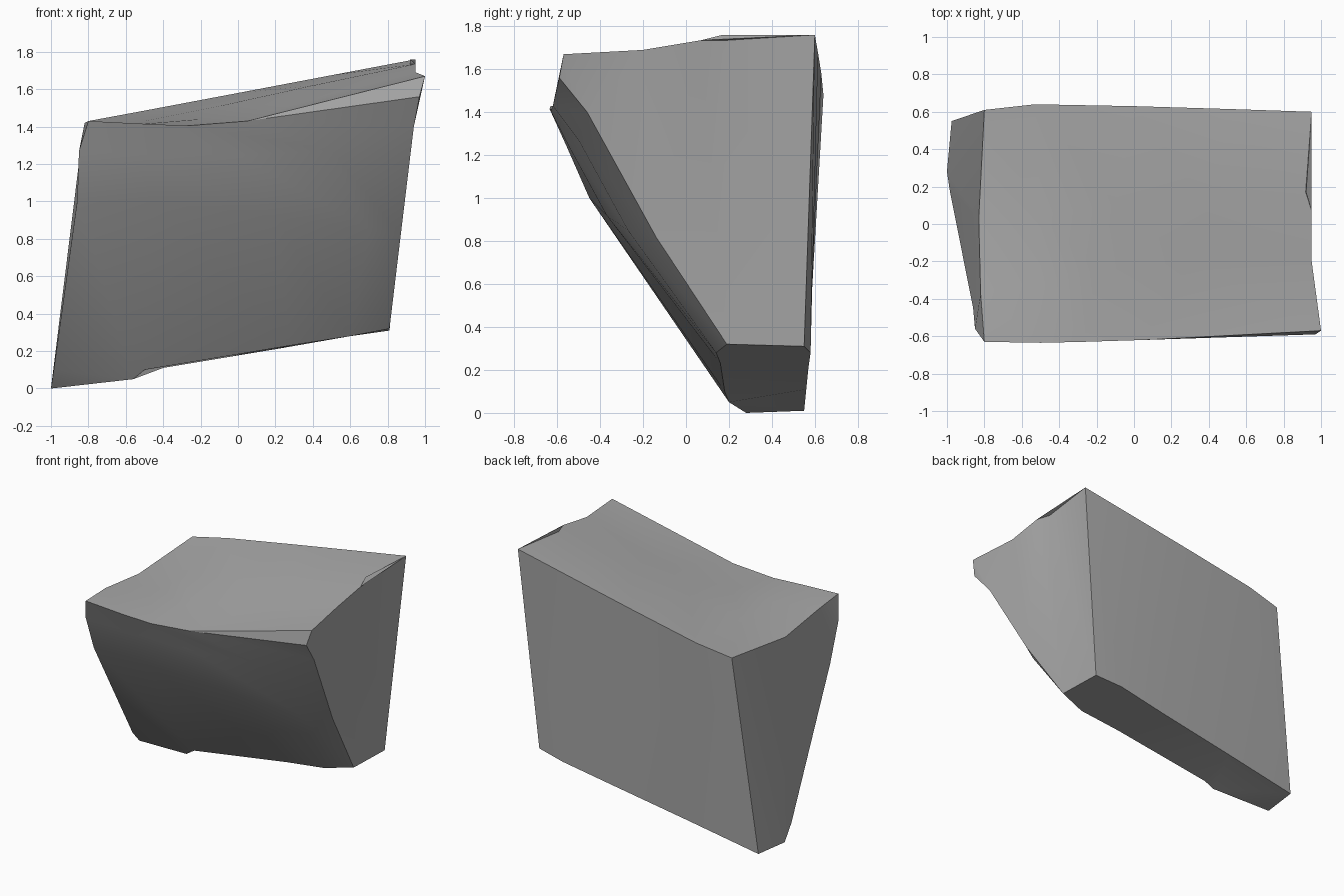
import bpy, bmesh, math

cube = bpy.data.objects.get("Cube")
if cube:
    bpy.data.objects.remove(cube, do_unlink=True)

stone = bpy.data.materials.new("stone grey")
stone.use_nodes = True
colour = (0.4, 0.4, 0.4, 1)
stone.diffuse_color = colour
stone.node_tree.nodes["Principled BSDF"].inputs["Base Color"].default_value = colour

bm = bmesh.new()


def row(*points):
    return [bm.verts.new(p) for p in points]


def loft(upper, lower):
    """Skin two rows with quads, or triangles where they share a corner."""
    for i in range(len(upper) - 1):
        corners = [upper[i], lower[i], lower[i + 1], upper[i + 1]]
        corners = list(dict.fromkeys(corners))
        if len(corners) > 2:
            bm.faces.new(corners)


# Top surface rows, from back to front, each running left to right
top_back = row((-.8, .61, 1.43), (-.53, .64, 1.48), (0, .63, 1.58), (.5, .615, 1.675), (.95, .6, 1.76))
top_mid = row((-.83, .03, 1.37), (-.5, .05, 1.43), (-.1, .1, 1.51), (.4, .1, 1.62), (.95, .07, 1.735))
top_dip = row((-.82, -.37, 1.42), (-.5, -.3, 1.415), (-.2, -.25, 1.44), (.3, -.2, 1.52), (.95, -.2, 1.69))
top_front = row((-.8, -.63, 1.43), (-.5, -.635, 1.415), (-.27, -.63, 1.405), (.05, -.62, 1.43), (1, -.57, 1.67))
# Front surface rows, going down
brow = top_front[:4] + row((.97, -.59, 1.56))
front_high = row((-.85, -.56, 1.27), (-.5, -.56, 1.25), (0, -.55, 1.25), (.5, -.5, 1.27), (.94, -.46, 1.4))
front_mid = row((-.86, -.45, 1), (-.45, -.45, 1), (.2, -.37, .92), (.7, -.27, .85), (.87, -.14, .82))
front_low = row((-.56, .2, .05), (-.5, .18, .1), (.28, .16, .23), (.6, .14, .28), (.81, .19, .32))
base_back = row((-.975, .55, .01), (-.4, .56, .11), (.2, .57, .21), (.6, .58, .28), (.81, .55, .31))

loops = [top_back, top_mid, top_dip, top_front]
for a, b in zip(loops, loops[1:]):
    loft(a, b)
loops = [top_front, brow, front_high, front_mid, front_low, base_back, top_back]
for a, b in zip(loops, loops[1:]):
    loft(a, b)

# Broken corner at the lower front
ledge, toe = row((-.985, .18, .1), (-1, .28, 0))
notch, foot = front_mid[0], front_low[0]
bm.faces.new((notch, ledge, foot))
bm.faces.new((ledge, toe, foot))
bm.faces.new((toe, base_back[0], foot))

# Narrow end with its upper facet
bm.faces.new((top_mid[0], top_back[0], base_back[0], toe, ledge, notch))
bm.faces.new((top_mid[0], notch, front_high[0], top_front[0], top_dip[0]))

# Broad end with a small chip in the rim
chip = row((.92, .17, 1.76))[0]
bm.faces.new((top_mid[-1], chip, top_back[-1]))
bm.faces.new((top_back[-1], chip, top_mid[-1], top_dip[-1], top_front[-1], brow[-1],
              front_high[-1], front_mid[-1], front_low[-1], base_back[-1]))

bmesh.ops.triangulate(bm, faces=[f for f in bm.faces if len(f.verts) > 4])
bmesh.ops.recalc_face_normals(bm, faces=bm.faces)

mesh = bpy.data.meshes.new("stone_block")
bm.to_mesh(mesh)
bm.free()
mesh.materials.append(stone)
block = bpy.data.objects.new("stone_block", mesh)
bpy.context.collection.objects.link(block)

bpy.ops.object.select_all(action='DESELECT')
block.select_set(True)
bpy.context.view_layer.objects.active = block
bpy.ops.object.shade_smooth_by_angle(angle=math.radians(30))
